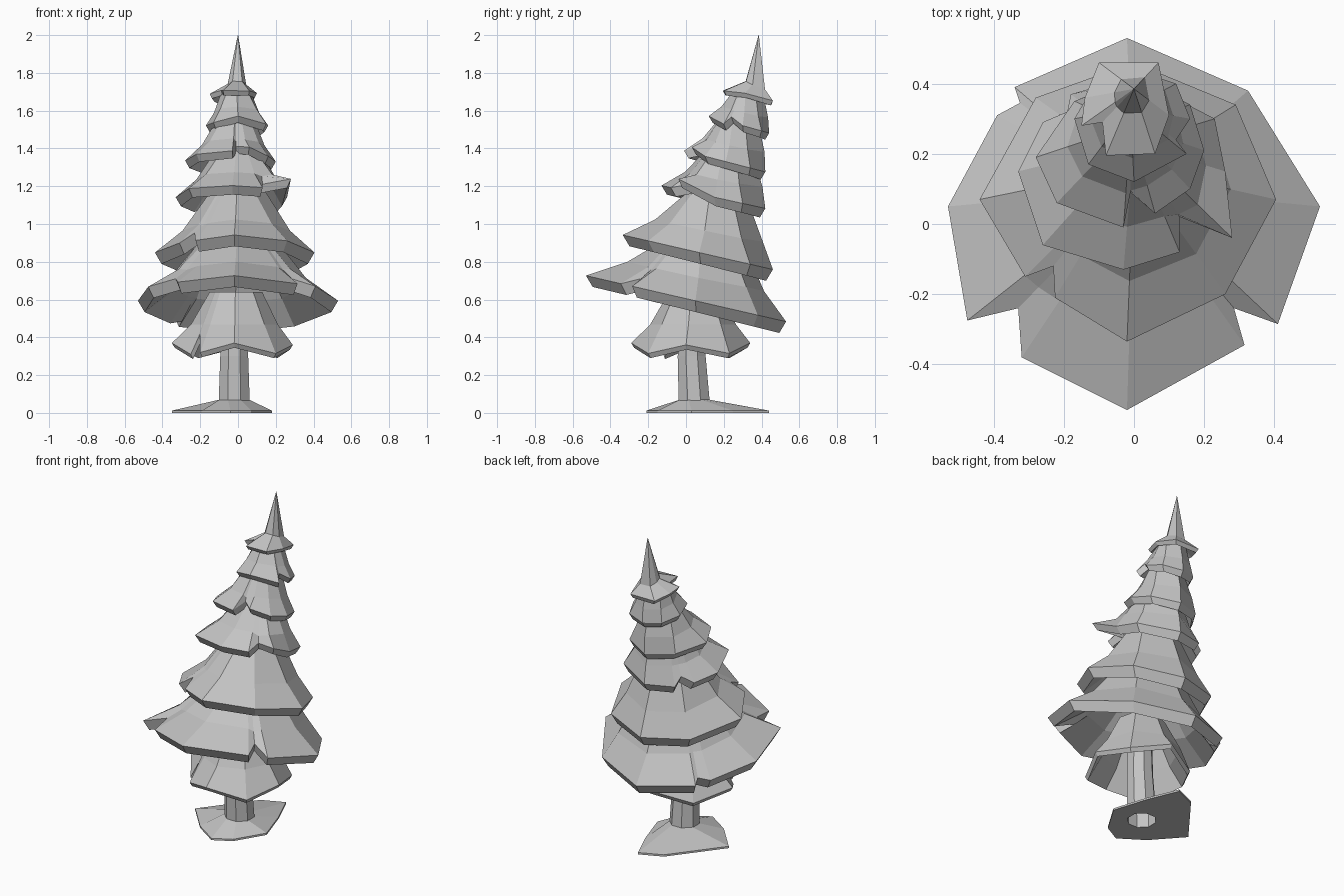
import bpy, bmesh, math
from mathutils import Vector

grey = bpy.data.materials.new("plain_grey")
grey.diffuse_color = (0.55, 0.55, 0.55, 1)


def ring_mesh(name, rings, wrap=False):
    """Bridge equally long closed rings of points with flat quads."""
    bm = bmesh.new()
    loops = [[bm.verts.new(p) for p in ring] for ring in rings]
    pairs = list(zip(loops, loops[1:]))
    if wrap:
        pairs.append((loops[-1], loops[0]))
    for a, b in pairs:
        for i in range(len(a)):
            j = (i + 1) % len(a)
            bm.faces.new((a[i], a[j], b[j], b[i]))
    bmesh.ops.recalc_face_normals(bm, faces=bm.faces)
    mesh = bpy.data.meshes.new(name)
    bm.to_mesh(mesh)
    bm.free()
    mesh.materials.append(grey)
    obj = bpy.data.objects.new(name, mesh)
    bpy.context.collection.objects.link(obj)
    return obj


def tier(name, outline, z0, slope, top, radius, thick, out=0.5, down=0.64):
    """Drooping skirt: outline points are x, y and an optional lift over the tilted rim."""
    top = Vector(top)
    dist = [math.hypot(p[0] - top.x, p[1] - top.y) for p in outline]
    rings = [[] for _ in range(6)]
    drop = Vector((0, 0, thick))
    for i, p in enumerate(outline):
        plane_z = z0 + slope * p[1]
        r = Vector((p[0], p[1], plane_z + (p[2] if len(p) > 2 else 0)))
        d = Vector((r.x - top.x, r.y - top.y, 0)).normalized()
        # the middle ring ignores notches, so the skirt stays full beside them
        reach = max(dist[i], (dist[i - 1] + dist[(i + 1) % len(dist)]) / 2)
        t = top + d * radius
        m = top + d * (radius + out * (reach - radius))
        m.z = top.z + (plane_z - top.z) * down
        inset = d * min(thick * 0.6, dist[i] * 0.2)
        shift = d * min(thick * 0.5, radius * 0.5)
        points = (t, m, r, r - inset - drop, m - shift - drop, t - shift - drop)
        for ring, point in zip(rings, points):
            ring.append(point)
    return ring_mesh(name, rings, wrap=True)


# Foliage tiers, lowest first; lifted points are notches and raised flaps
tier("foliage_tier_1",
     [(-0.02, -0.29), (0.2, -0.2, -0.055), (0.29, 0.0, -0.01), (0.22, 0.23, -0.055),
      (0.0, 0.34), (-0.22, 0.24, -0.055), (-0.35, 0.03), (-0.25, -0.12, -0.06),
      (-0.2, -0.1, 0.05), (-0.2, -0.2, -0.05)],
     0.37, 0.0, (-0.01, 0.05, 0.64), 0.14, 0.025)
tier("foliage_tier_2",
     [(-0.02, -0.53), (0.315, -0.345), (0.285, -0.24, 0.05), (0.41, -0.285), (0.53, 0.05),
      (0.325, 0.38), (-0.02, 0.53), (-0.34, 0.39), (-0.325, 0.345, 0.02), (-0.39, 0.31),
      (-0.53, 0.05), (-0.475, -0.275), (-0.33, -0.24, 0.05), (-0.32, -0.38)],
     0.605, -0.23, (0, 0.1, 0.93), 0.19, 0.06)
tier("foliage_tier_3",
     [(-0.02, -0.335), (0.26, -0.2), (0.405, 0.07), (0.29, 0.34), (0.0, 0.46), (-0.28, 0.36),
      (-0.44, 0.07), (-0.31, -0.15), (-0.23, -0.12, 0.06), (-0.225, -0.21)],
     0.865, -0.23, (0, 0.16, 1.17), 0.15, 0.06)
tier("foliage_tier_4",
     [(-0.03, -0.13), (0.13, -0.08), (0.13, 0.02, 0.04), (0.28, -0.04, 0.055), (0.26, 0.15),
      (0.23, 0.3), (0.0, 0.42), (-0.18, 0.37), (-0.19, 0.32, 0.04), (-0.26, 0.29),
      (-0.33, 0.15), (-0.26, -0.06)],
     1.175, -0.22, (0, 0.23, 1.4), 0.115, 0.048)
tier("foliage_tier_5",
     [(-0.03, -0.01), (-0.01, 0.09, 0.05), (0.06, 0.03, 0.03), (0.16, 0.1), (0.2, 0.21),
      (0.16, 0.34), (0.0, 0.42), (-0.17, 0.35), (-0.28, 0.19), (-0.22, 0.06)],
     1.385, -0.26, (-0.01, 0.28, 1.57), 0.095, 0.04)
tier("foliage_tier_6",
     [(0.0, 0.12), (0.15, 0.2, -0.02), (0.12, 0.24, 0.03), (0.16, 0.3), (0.12, 0.4),
      (0.0, 0.44), (-0.11, 0.4), (-0.17, 0.3), (-0.13, 0.17, -0.02)],
     1.605, -0.28, (-0.01, 0.33, 1.71), 0.075, 0.035)
tier("treetop",
     [(-0.08, 0.195), (0.06, 0.2), (0.1, 0.31, 0.01), (0.07, 0.46), (-0.1, 0.46),
      (-0.14, 0.36), (-0.15, 0.28), (-0.09, 0.29, 0.02)],
     1.745, -0.2, (0, 0.385, 2.0), 0.001, 0.025, out=0.36, down=0.83)


def circle(x, y, z, r, n=8):
    return [(x + r * math.cos(math.tau * (i + 0.5) / n),
             y + r * math.sin(math.tau * (i + 0.5) / n), z) for i in range(n)]


# Trunk, slightly flared at the foot
ring_mesh("trunk", [circle(-0.02, 0.045, 0.03, 0.09), circle(-0.02, 0.03, 0.3, 0.08),
                    circle(-0.01, 0.04, 0.64, 0.07)])

# Irregular ground mound with a hole under the trunk
edge = [(0.11, 0.25), (0.03, 0.44), (-0.11, 0.38), (-0.35, 0.07), (-0.19, -0.11),
        (-0.04, -0.21), (0.07, -0.15), (0.18, 0.03)]
inner = circle(-0.02, 0.045, 0.07, 0.085)
ring_mesh("ground_mound", [inner, [(x, y, 0.012) for x, y in edge],
                           [(x, y, 0.0) for x, y in edge],
                           [(x, y, 0.0) for x, y, z in inner]], wrap=True)
